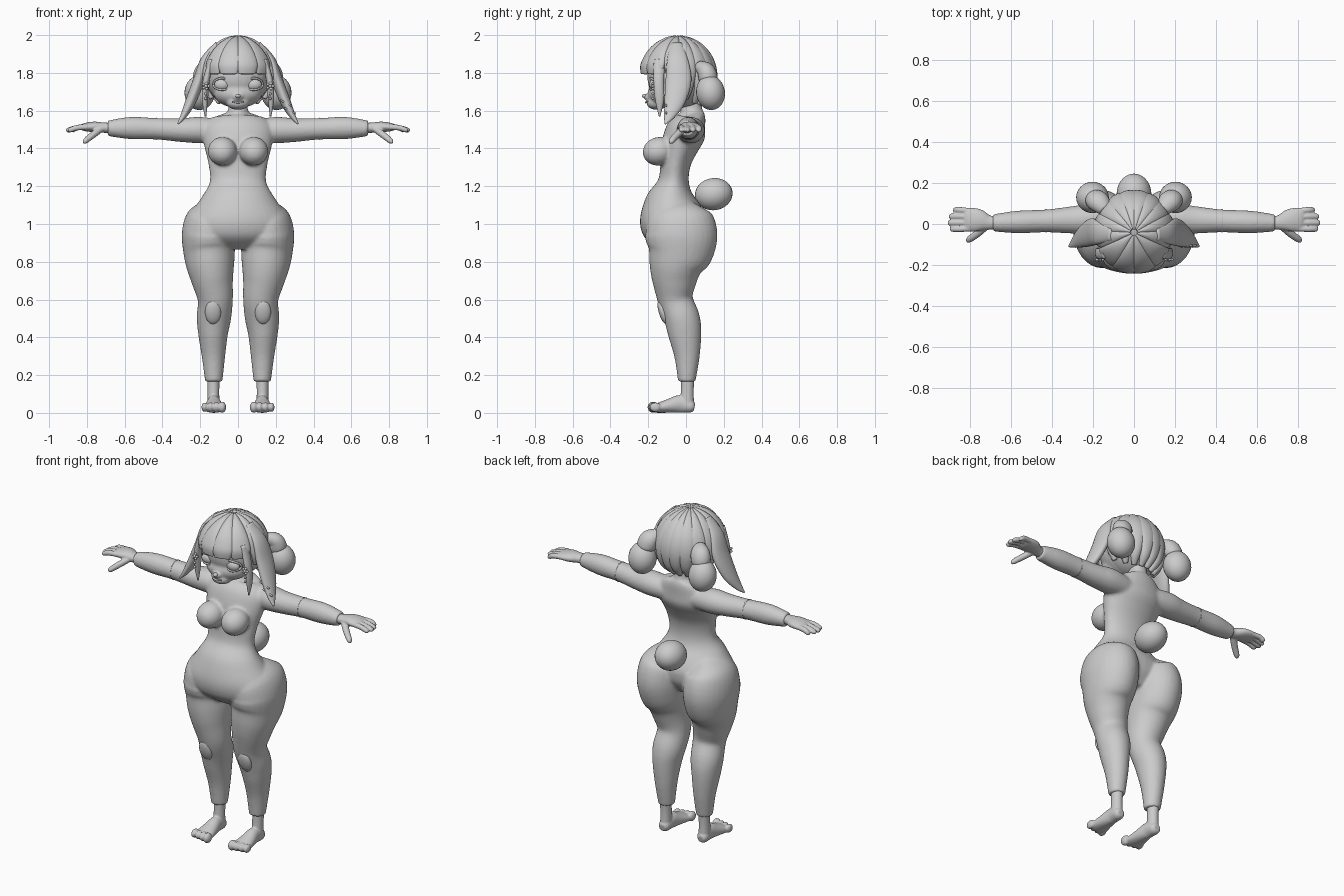
import bpy, bmesh, math
from mathutils import Vector, Matrix

if "Cube" in bpy.data.objects:
    bpy.data.objects.remove(bpy.data.objects["Cube"])

grey = bpy.data.materials.new("plain_grey")
grey.use_nodes = True
COLOUR = (0.6, 0.6, 0.6, 1)
grey.diffuse_color = COLOUR
grey.node_tree.nodes["Principled BSDF"].inputs["Base Color"].default_value = COLOUR

X, Y, Z = Vector((1, 0, 0)), Vector((0, 1, 0)), Vector((0, 0, 1))


def spline(points, steps=5):
    """Catmull-Rom through tuples of any length."""
    p = [Vector(q) for q in points]
    out = []
    for i in range(len(p) - 1):
        a, b, c, d = p[max(i - 1, 0)], p[i], p[i + 1], p[min(i + 2, len(p) - 1)]
        for k in range(steps):
            t = k / steps
            out.append(0.5 * (2 * b + (c - a) * t + (2 * a - 5 * b + 4 * c - d) * t * t
                              + (3 * b - a - 3 * c + d) * t ** 3))
    return out + [p[-1]]


def tube(bm, stations, hint, sides=24):
    """Loft ellipses along stations (x, y, z, radius along hint, other radius)."""
    st = spline(stations)
    pos = [Vector(s[:3]) for s in st]
    rings = []
    for i, s in enumerate(st):
        tangent = (pos[min(i + 1, len(st) - 1)] - pos[max(i - 1, 0)]).normalized()
        u = (hint - tangent * hint.dot(tangent)).normalized()
        v = tangent.cross(u)
        ring = []
        for k in range(sides):
            a = math.tau * k / sides
            ring.append(bm.verts.new(pos[i] + u * max(s[3], .002) * math.cos(a)
                                     + v * max(s[4], .002) * math.sin(a)))
        rings.append(ring)
    for r, q in zip(rings, rings[1:]):
        for k in range(sides):
            n = (k + 1) % sides
            bm.faces.new((r[k], r[n], q[n], q[k]))
    bm.faces.new(rings[0][::-1])
    bm.faces.new(rings[-1])


def ball(bm, centre, radii, tilt=0):
    m = Matrix.Translation(centre) @ Matrix.Rotation(tilt, 4, 'X') @ Matrix.Diagonal((*radii, 1))
    bmesh.ops.create_uvsphere(bm, u_segments=28, v_segments=18, radius=1, matrix=m)


def finish(bm, name, voxel=0, smooth=6):
    bmesh.ops.recalc_face_normals(bm, faces=bm.faces)
    mesh = bpy.data.meshes.new(name)
    bm.to_mesh(mesh)
    bm.free()
    for p in mesh.polygons:
        p.use_smooth = True
    mesh.materials.append(grey)
    ob = bpy.data.objects.new(name, mesh)
    bpy.context.collection.objects.link(ob)
    if voxel:
        mod = ob.modifiers.new("fuse", 'REMESH')
        mod.mode, mod.voxel_size, mod.use_smooth_shade = 'VOXEL', voxel, True
        mod = ob.modifiers.new("soften", 'SMOOTH')
        mod.factor, mod.iterations = 0.5, smooth
    return ob


def column(rows):
    """Stations from (z, centre x, half width, front y, back y)."""
    return [(cx, (f + b) / 2, z, w, (b - f) / 2) for z, cx, w, f, b in rows]


# Body: torso, legs and sleeves fused into one skin
bm = bmesh.new()
tube(bm, column([
    (1.66, 0, .05, -.02, .08), (1.59, 0, .06, -.03, .09), (1.56, 0, .14, -.04, .105),
    (1.5, 0, .19, -.1, .11), (1.42, 0, .18, -.13, .07), (1.32, 0, .157, -.135, .025),
    (1.22, 0, .15, -.15, .017), (1.13, 0, .2, -.215, .06), (1.03, 0, .267, -.245, .1),
    (.95, 0, .27, -.215, .1), (.88, 0, .15, -.14, .05)]), X, 40)
for s in (1, -1):
    tube(bm, column([
        (1.1, s * .12, .06, -.15, .04), (1.03, s * .145, .125, -.215, .125),
        (.95, s * .155, .142, -.218, .166), (.86, s * .153, .137, -.21, .147),
        (.78, s * .146, .127, -.197, .09), (.7, s * .135, .11, -.18, .058),
        (.6, s * .12, .093, -.15, .037), (.5, s * .128, .091, -.115, .073),
        (.42, s * .132, .079, -.095, .082), (.3, s * .13, .062, -.062, .073),
        (.165, s * .128, .046, -.042, .05)]), X, 32)
    tube(bm, [(s * x, y, z, a, b) for x, y, z, a, b in (
        (.08, .03, 1.49, .06, .06), (.2, .025, 1.497, .075, .07), (.3, .02, 1.497, .067, .063),
        (.43, .015, 1.504, .056, .057), (.57, .01, 1.508, .055, .059),
        (.69, .005, 1.506, .042, .041))], Y)
    ball(bm, (s * .083, -.145, 1.385), (.077, .085, .075), .3)
finish(bm, "body", .0085, 7)

# Thin seams around the sleeves
for s, side in ((1, "left"), (-1, "right")):
    bm = bmesh.new()
    tube(bm, [(s * x, .015, 1.504, .0575, .0585) for x in (.428, .432)], Y)
    finish(bm, side + "_sleeve_seam")

# Hands
for s, side in ((1, "left"), (-1, "right")):
    bm = bmesh.new()
    tube(bm, [(s * x, y, z, a, b) for x, y, z, a, b in (
        (.66, .005, 1.507, .033, .029), (.71, .007, 1.51, .036, .027),
        (.76, .018, 1.514, .055, .028), (.81, .022, 1.513, .058, .022),
        (.83, .022, 1.512, .052, .014))], Y)
    for y, tip in ((.068, .885), (.037, .905), (.006, .91), (-.024, .9)):
        tube(bm, [(s * .79, y * .9, 1.513, .015, .015), (s * .85, y, 1.51, .0155, .015),
                  (s * (tip - .01), y, 1.497, .0145, .013), (s * tip, y, 1.494, .007, .006)], Y, 12)
    tube(bm, [(s * .73, -.015, 1.5, .02, .018), (s * .77, -.05, 1.47, .019, .018),
              (s * .807, -.076, 1.44, .016, .015), (s * .815, -.084, 1.427, .007, .006)], Y, 12)
    finish(bm, side + "_hand", .0045, 4)

# Feet with toes
for s, side in ((1, "left"), (-1, "right")):
    bm = bmesh.new()
    tube(bm, [(s * .13, .01, .2, .033, .036), (s * .13, .007, .12, .031, .034),
              (s * .13, .005, .04, .032, .038)], X)
    tube(bm, [(s * .13, .045, .03, .02, .02), (s * .13, .025, .034, .033, .034),
              (s * .128, -.03, .047, .036, .047), (s * .128, -.09, .037, .047, .037),
              (s * .128, -.15, .026, .058, .026), (s * .128, -.17, .024, .055, .022)], X)
    for k, r in enumerate((.021, .018, .017, .016)):
        ball(bm, (s * (.084 + .031 * k), -.174 + .004 * k, .03), (r, .03, r + .009))
    for v in bm.verts:
        v.co.z = max(v.co.z, 0)
    finish(bm, side + "_foot", .005, 3)
    # Knee pad
    bm = bmesh.new()
    ball(bm, (s * .132, -.122, .533), (.042, .022, .066), .3)
    finish(bm, side + "_knee_pad")

# Round tail
bm = bmesh.new()
ball(bm, (0, .147, 1.158), (.085, .1, .085), .15)
finish(bm, "tail")

# Head
bm = bmesh.new()
ball(bm, (0, -.04, 1.78), (.168, .165, .165))
ball(bm, (0, -.095, 1.69), (.128, .108, .075))
ball(bm, (0, -.155, 1.64), (.06, .055, .036))
ball(bm, (0, -.185, 1.672), (.03, .042, .02))
finish(bm, "head", .007, 10)

# Face: eyes with lids, nose and mouth
for s, side in ((1, "left"), (-1, "right")):
    bm = bmesh.new()
    ball(bm, (s * .083, -.168, 1.738), (.042, .026, .031))
    finish(bm, side + "_eye")
    bm = bmesh.new()
    for rise in (.034, -.027):
        arc = [(s * (.083 + .048 * math.cos(a)), -.187 + .035 * abs(math.cos(a)) ** 2,
                1.738 + rise * math.sin(a), .006, .006)
               for a in [math.pi * k / 6 for k in range(7)]]
        tube(bm, arc, Y, 8)
    finish(bm, side + "_eyelids")
bm = bmesh.new()
ball(bm, (0, -.218, 1.678), (.014, .016, .011))
finish(bm, "nose")
bm = bmesh.new()
tube(bm, [(-.03, -.205, 1.648, .004, .004), (0, -.212, 1.644, .006, .006),
          (.03, -.205, 1.648, .004, .004)], Y, 8)
finish(bm, "mouth")

# Hair: cap with overlapping locks running from the crown
CENTRE = Vector((0, -.042, 1.78))
bm = bmesh.new()
ball(bm, CENTRE + Vector((0, .03, .02)), (.178, .165, .185))
finish(bm, "hair_cap")


def lock(name, degrees, end, half_width, blunt):
    a = math.radians(degrees - 90)
    out = Vector((math.cos(a), math.sin(a), 0))
    stations = []
    for k in range(8):
        t = k / 7
        th = .08 + (end - .08) * t
        p = CENTRE + Vector((out.x * .178, out.y * .188, 0)) * math.sin(th) + Z * .197 * math.cos(th)
        w = half_width * min(1, math.sin(min(th, 1.57)) + .1)
        if not blunt:
            w *= 1 - .65 * max(0, t - .6) / .4
        if k == 7:
            w *= .75
        stations.append((*p, w, .022 if k < 7 else .012))
    bm = bmesh.new()
    tube(bm, stations, Vector((-out.y, out.x, 0)), 16)
    finish(bm, name)


for s, side in ((1, "left"), (-1, "right")):
    for n, deg in enumerate((16, 48)):
        lock(f"{side}_fringe_{n + 1}", s * deg, 1.5, .06, True)
    for n, (deg, end) in enumerate(((80, 1.8), (106, 2.2), (130, 2.35), (151, 2.4), (171, 2.4))):
        lock(f"{side}_back_lock_{n + 1}", s * deg, end, .05, False)

    # Long side lock and thin lock beside the face
    bm = bmesh.new()
    tube(bm, [(s * x, y, z, a, b) for x, y, z, a, b in (
        (.11, -.05, 1.955, .03, .012), (.175, -.045, 1.87, .055, .022), (.208, -.04, 1.76, .068, .03),
        (.25, -.06, 1.65, .055, .028), (.29, -.09, 1.57, .028, .016), (.318, -.11, 1.53, .004, .004))], Y)
    finish(bm, side + "_side_lock")
    bm = bmesh.new()
    tube(bm, [(s * x, y, z, a, b) for x, y, z, a, b in (
        (.14, -.14, 1.87, .03, .014), (.168, -.145, 1.76, .028, .018),
        (.175, -.14, 1.66, .024, .016), (.172, -.14, 1.57, .004, .004))], Y)
    finish(bm, side + "_face_lock")

    # Tied bun
    bm = bmesh.new()
    ball(bm, (s * .203, .13, 1.695), (.08, .076, .092), .15)
    finish(bm, side + "_bun")
    bm = bmesh.new()
    tube(bm, [(s * .14, .07, 1.835, .035, .03), (s * .17, .105, 1.81, .055, .047),
              (s * .185, .118, 1.77, .055, .05), (s * .19, .122, 1.75, .04, .04)], X)
    finish(bm, side + "_hair_tie")

    # Bead flower with hanging beads
    bm = bmesh.new()
    flower = Vector((s * .17, -.175, 1.73))
    ball(bm, flower, (.009, .009, .009))
    for k in range(5):
        a = math.tau * k / 5
        ball(bm, flower + X * .015 * math.cos(a) + Z * .015 * math.sin(a), (.008, .007, .008))
    for k in range(2):
        ball(bm, flower - Z * (.04 + .025 * k), (.007, .007, .009))
    finish(bm, side + "_bead_flower")

# Crossed pins on the left side lock
for n, z in enumerate((1.64, 1.6)):
    bm = bmesh.new()
    x = .25 + .02 * n
    tube(bm, [(x - .025, -.11, z + .015, .005, .005), (x + .035, -.105, z - .015, .005, .005)], Y, 8)
    finish(bm, f"hair_pin_{n + 1}")
